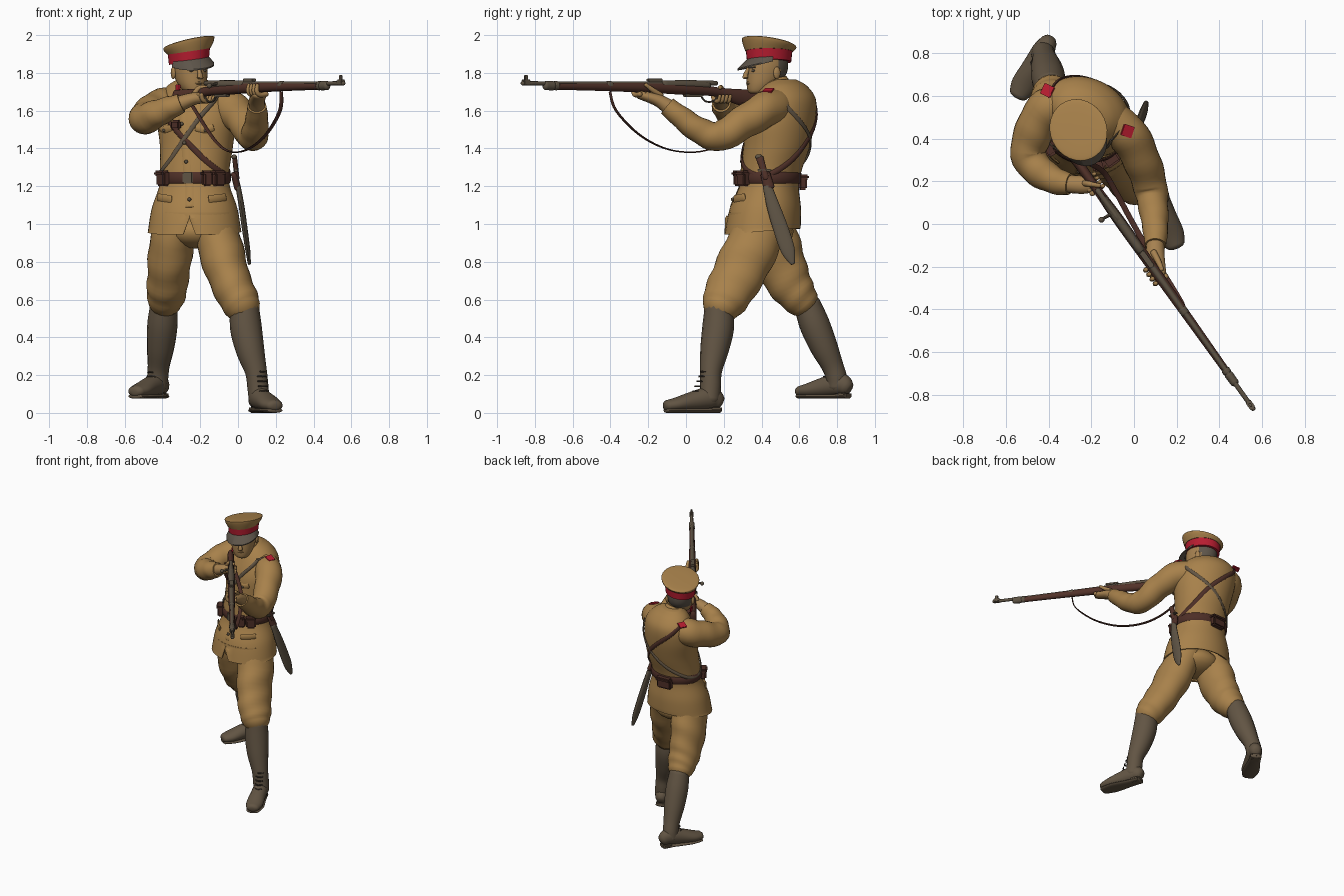
import bpy, bmesh, math
from mathutils import Vector as V, Matrix

if "Cube" in bpy.data.objects:
    bpy.data.objects.remove(bpy.data.objects["Cube"])

def mat(name, r, g, b):
    m = bpy.data.materials.new(name)
    m.diffuse_color = (r, g, b, 1)
    m.use_nodes = True
    m.node_tree.nodes["Principled BSDF"].inputs["Base Color"].default_value = m.diffuse_color
    return m

KHAKI = mat("khaki cloth", .39, .22, .07)
SKIN = mat("skin", .38, .22, .08)
BOOT = mat("grey brown boots", .122, .09, .057)
LACE = mat("dark laces", .05, .038, .028)
LEATHER = mat("brown leather", .075, .028, .02)
WOOD = mat("rifle wood", .085, .032, .022)
METAL = mat("gun metal", .112, .087, .058)
RED = mat("red cloth", .48, .012, .03)
HAIR = mat("grey hair and visor", .11, .09, .068)

def cr(pts, sub):
    """Catmull-Rom through tuples of any length."""
    out, n = [], len(pts)
    for i in range(n - 1):
        a, b, c, d = pts[max(i-1, 0)], pts[i], pts[i+1], pts[min(i+2, n-1)]
        for k in range(sub):
            t = k / sub
            out.append(tuple(.5*(2*q + (r-p)*t + (2*p-5*q+4*r-s)*t*t + (3*q-p-3*r+s)*t**3)
                             for p, q, r, s in zip(a, b, c, d)))
    return out + [tuple(pts[-1])]

def finish(name, bm, mats, rule=None):
    bmesh.ops.recalc_face_normals(bm, faces=bm.faces)
    me = bpy.data.meshes.new(name)
    for m in mats:
        me.materials.append(m)
    for f in bm.faces:
        f.smooth = True
        if rule:
            f.material_index = rule(f.calc_center_median())
    bm.to_mesh(me)
    bm.free()
    me.set_sharp_from_angle(angle=.75)
    ob = bpy.data.objects.new(name, me)
    bpy.context.collection.objects.link(ob)
    return ob

def skin_rings(name, rings, mats, rule=None):
    bm = bmesh.new()
    vs = [[bm.verts.new(p) for p in r] for r in rings]
    n = len(vs[0])
    for a, b in zip(vs, vs[1:]):
        for i in range(n):
            j = (i + 1) % n
            bm.faces.new((a[i], a[j], b[j], b[i]))
    bm.faces.new(vs[0])
    bm.faces.new(vs[-1])
    return finish(name, bm, mats if isinstance(mats, list) else [mats], rule)

def tube(name, pts, m, n=16, up=(0, 0, 1), sub=5, ends=True, fold=0, ups=None):
    """Elliptical tube; each point is x, y, z, side radius, up radius."""
    pts = cr([p if len(p) == 5 else (*p, p[3]) for p in pts], sub)
    rings, last = [], len(pts) - 1
    for i, p in enumerate(pts):
        t = (V(pts[min(i+1, last)][:3]) - V(pts[max(i-1, 0)][:3])).normalized()
        a = t.cross(V(ups[i] if ups else up)).normalized()
        b = a.cross(t)
        def ring(off, k):
            out = []
            for j in range(n):
                w = 2 * math.pi * j / n
                f = k * (1 + fold * math.sin(i*1.25 + 2*math.sin(w + .5)) * min(1, i/4, (last-i)/4))
                out.append(V(p[:3]) + t*off + a*(p[3]*f*math.cos(w)) + b*(p[4]*f*math.sin(w)))
            return out
        r = min(p[3], p[4])
        if ends and i == 0:
            rings += [ring(-.55*r, .35), ring(-.4*r, .75)]
        rings.append(ring(0, 1))
        if ends and i == last:
            rings += [ring(.4*r, .75), ring(.55*r, .35)]
    return skin_rings(name, rings, m)

def box(name, c, size, m, axes=None, bev=.004):
    bm = bmesh.new()
    bmesh.ops.create_cube(bm, size=1)
    bmesh.ops.scale(bm, vec=size, verts=bm.verts)
    bmesh.ops.bevel(bm, geom=bm.edges[:], offset=min(bev, min(size)*.3), segments=2, affect='EDGES')
    rot = Matrix(axes).transposed().to_4x4() if axes else Matrix()
    bmesh.ops.transform(bm, matrix=Matrix.Translation(c) @ rot, verts=bm.verts)
    return finish(name, bm, [m])

def ball(name, c, r, m, turn=0):
    bm = bmesh.new()
    bmesh.ops.create_uvsphere(bm, u_segments=16, v_segments=10, radius=1)
    M = Matrix.Translation(c) @ Matrix.Rotation(turn, 4, 'Z') @ Matrix.Diagonal((*r, 1))
    bmesh.ops.transform(bm, matrix=M, verts=bm.verts)
    return finish(name, bm, [m])

# ---- tunic: stacked ellipses cx, cy, z, rx, ry, turn
T = cr([(-.23, .405, .945, .25, .2, -8), (-.23, .42, 1.08, .228, .188, -8), (-.23, .44, 1.2, .188, .156, -10),
        (-.23, .45, 1.28, .185, .16, -14), (-.22, .48, 1.41, .196, .172, -20), (-.22, .502, 1.55, .215, .175, -26),
        (-.225, .525, 1.66, .2, .152, -26), (-.235, .525, 1.73, .145, .11, -24), (-.245, .52, 1.765, .08, .06, -24)], 6)

def surf(a, z, off=0):
    """Point on the tunic: angle 0 is the front, 90 the wearer's left."""
    for p, q in zip(T, T[1:]):
        if z <= q[2]:
            break
    k = (z - p[2]) / (q[2] - p[2])
    x, y, _, rx, ry, t = [u + (v-u)*k for u, v in zip(p, q)]
    a, t = math.radians(a), math.radians(t)
    lx, ly = (rx+off)*math.sin(a), -(ry+off)*math.cos(a)
    return V((x + lx*math.cos(t) - ly*math.sin(t), y + lx*math.sin(t) + ly*math.cos(t), z))

def normal(a, z):
    return (surf(a, z, .01) - surf(a, z)).normalized()

rings = []
for i, r in enumerate(T):
    row = [surf(j*7.5, r[2]) for j in range(48)]
    for j, p in enumerate(row):       # rising hem with a narrow front vent
        p.z = max(p.z, .94 + .018*(1 - math.cos(math.radians(j*7.5))) + .004*i)
    if i < 4:
        row[0].z = max(row[0].z, 1.03 + .006*i)
    rings.append(row)
lining = [V((p.x*.94 - .0138, p.y*.94 + .0243, p.z + .004)) for p in rings[0]]
deep = [V((p.x*.9 - .023, p.y*.9 + .0405, 1.06)) for p in rings[0]]
skin_rings("tunic", [deep, lining] + rings, KHAKI)

def strap(name, path, m, w, t=.006, sub=6, off=.004):
    d = cr(path, sub)
    tube(name, [(*surf(a, z, off), w, t) for a, z in d], m, n=8, sub=1, ups=[normal(a, z) for a, z in d])

def pouch(name, a, z, size, m, off=0):
    nrm = normal(a, z)
    box(name, surf(a, z, size[1]*.4 + off), size, m, [V((0, 0, 1)).cross(nrm), nrm, V((0, 0, 1))], .01)

# ---- tunic details
strap("front_placket", [(0, 1.09), (0, 1.25), (0, 1.45), (0, 1.67)], KHAKI, .022, .004, off=0)
for z in (1.13, 1.33, 1.43, 1.53, 1.63):
    ball("button", surf(0, z, .008), (.01, .01, .01), METAL)
for s in (-1, 1):
    strap("hip_pocket_flap", [(s*28, 1.13), (s*42, 1.135), (s*58, 1.14)], KHAKI, .022, .006)
    strap("breast_pocket_flap", [(s*20, 1.51), (s*33, 1.5), (s*46, 1.51)], KHAKI, .018, .006)
    ball("pocket_button", surf(s*33, 1.495, .01), (.008, .008, .008), METAL)

# ---- belt, pouches and cross straps
strap("belt", [(i*30, 1.245) for i in range(13)], LEATHER, .03, .008, 4)
pouch("belt_buckle", 0, 1.245, (.055, .02, .06), METAL)
for a, w in ((-46, .08), (30, .05), (50, .07), (195, .11)):
    z = 1.22 if a > 90 else 1.24
    pouch("ammunition_pouch", a, z, (w, .045, .08), LEATHER)
    pouch("pouch_flap", a, z + .028, (w + .008, .052, .028), LEATHER)
loop = [(-62, 1.69), (-35, 1.6), (-5, 1.47), (30, 1.34), (65, 1.27), (100, 1.26), (140, 1.33),
        (180, 1.46), (225, 1.6), (262, 1.69), (298, 1.69)]
strap("right_shoulder_strap", loop, LEATHER, .015)
strap("left_shoulder_strap", [(-a, z) for a, z in loop], BOOT, .012, .005, off=.006)
pouch("chest_pouch", -24, 1.565, (.06, .035, .055), LEATHER)
pouch("chest_pouch", -8, 1.525, (.055, .03, .05), LEATHER)

# ---- scabbard and hilt on the left hip
tube("scabbard", [(.0, .43, 1.2, .024, .014), (.018, .46, 1.1, .034, .015), (.035, .50, .98, .04, .015),
                  (.052, .54, .86, .037, .013), (.06, .565, .79, .012, .008)], METAL, up=(1, 0, 0))
tube("scabbard_frog", [(-.02, .42, 1.265, .026, .018), (-.002, .44, 1.19, .03, .018)], LEATHER, up=(1, 0, 0))
tube("bayonet_grip", [(-.005, .425, 1.24, .016, .013), (-.018, .39, 1.35, .02, .013)], WOOD, up=(1, 0, 0))
box("bayonet_crossguard", (-.01, .415, 1.285), (.025, .075, .014), METAL)
ball("bayonet_pommel", (-.02, .385, 1.355), (.014, .02, .014), METAL)

# ---- sleeves
tube("right_sleeve", [(-.30, .55, 1.63, .095), (-.40, .54, 1.62, .098), (-.465, .44, 1.585, .092), (-.495, .325, 1.555, .083),
                      (-.44, .245, 1.58, .075), (-.36, .20, 1.615, .062), (-.30, .187, 1.64, .051)], KHAKI, n=24, fold=.03, ends=False)
tube("left_sleeve", [(-.11, .48, 1.62, .095), (-.03, .42, 1.605, .095), (.035, .30, 1.535, .088), (.075, .18, 1.465, .08),
                     (.09, .08, 1.49, .07), (.10, -.02, 1.56, .06), (.10, -.10, 1.625, .05)], KHAKI, n=24, fold=.03, ends=False)
def epaulette(name, c, out):
    n = V((out[0]*.35, out[1]*.35, .94)).normalized()
    b = n.cross(V(out)).normalized()
    box(name, c, (.055, .055, .009), RED, [b.cross(n), b, n])
epaulette("right_epaulette", (-.405, .625, 1.71), (-.9, .44, 0))
epaulette("left_epaulette", (-.03, .435, 1.707), (.9, -.3, 0))

# ---- breeches, puttees and boots
tube("left_breeches", [(-.13, .42, 1.03, .11, .13), (-.09, .34, .86, .12, .142), (-.045, .265, .71, .11, .136),
                       (.005, .205, .6, .104, .12), (.035, .175, .545, .09, .094)], KHAKI, n=28, up=(0, 1, 0), fold=.03)
tube("right_breeches", [(-.33, .43, 1.03, .11, .13), (-.355, .47, .87, .118, .142), (-.37, .53, .72, .11, .125),
                        (-.38, .585, .63, .104, .105), (-.39, .63, .575, .086, .085)], KHAKI, n=28, up=(0, 1, 0), fold=.03)
ball("breeches_seat", (-.22, .42, .96), (.17, .15, .09), KHAKI)
tube("left_puttee", [(.035, .175, .56, .076), (.042, .17, .45, .084), (.065, .15, .33, .075), (.095, .132, .22, .058),
                     (.105, .13, .14, .056), (.112, .125, .07, .055)], BOOT, up=(0, 1, 0))
tube("right_puttee", [(-.393, .64, .58, .07), (-.40, .68, .47, .08), (-.41, .73, .35, .073), (-.42, .775, .25, .058),
                      (-.425, .795, .19, .056), (-.43, .80, .14, .055)], BOOT, up=(0, 1, 0))

def boot(side, heel, toe, z0):
    h, f = V((*heel, z0)), V((*toe, z0)) - V((*heel, z0))
    w = V((-f.y, f.x, 0)).normalized()
    at = lambda k, z, *r: (*(h + f*k + V((0, 0, z))), *r)
    tube(side + "_boot", [at(.06, .06, .04, .045), at(.2, .078, .052, .06), at(.5, .062, .056, .052), at(.78, .045, .06, .038),
                          at(.95, .038, .045, .03)], BOOT)
    tube(side + "_sole", [at(.05, .013, .04, .013), at(.3, .013, .045, .013), at(.7, .013, .06, .013), at(.96, .013, .043, .013)], BOOT)
    box(side + "_heel", at(.14, .02)[:3], (.075, .075, .04), BOOT, [w, -f.normalized(), V((0, 0, 1))], .012)
    for i in range(5):       # laces
        p = h + f*(.5 - .035*i) + V((0, 0, .115 + .026*i))
        q = f.normalized()*.018
        tube(side + "_lace", [(*(p - w*.025 - q), .004), (*p, .005), (*(p + w*.025 - q), .004)], LACE, n=6, sub=3)

boot("left", (.085, .19), (.2, -.115), 0)
boot("right", (-.39, .87), (-.55, .59), .075)

# ---- head, turned part way toward the rifle
TH = math.radians(25)
HD, HL, Z = V((math.sin(TH), -math.cos(TH), 0)), V((math.cos(TH), math.sin(TH), 0)), V((0, 0, 1))
HC, CC = V((-.255, .432, 0)), V((-.26, .44, 0))
H = lambda x, y, z, c=HC: c + HL*x - HD*y + Z*z

def stack(name, rows, m, c=HC, rule=None, n=32):
    """Rows: centre y, z, rx, ry, forward rise, sideways rise."""
    skin_rings(name, [[H(rx*math.cos(w), cy + ry*math.sin(w), z - s*ry*math.sin(w) + q*rx*math.cos(w), c)
                       for w in (2*math.pi*j/n for j in range(n))] for cy, z, rx, ry, s, q in rows], m, rule)

hair_rule = lambda p: 1 if (p - HC).dot(HD) < -.03 and p.z > 1.765 else 0
stack("head", cr([(-.06, 1.69, .03, .035, 0, 0), (-.05, 1.703, .052, .06, 0, 0), (-.03, 1.74, .073, .086, 0, 0), (-.008, 1.79, .086, .108, 0, 0),
                  (0, 1.84, .09, .113, 0, 0), (0, 1.89, .085, .108, 0, 0)], 5), [SKIN, HAIR], rule=hair_rule)
tube("neck", [(-.235, .50, 1.66, .062), (-.248, .455, 1.77, .06)], SKIN, up=(0, 1, 0))
tube("collar", [(-.235, .492, 1.69, .088), (-.245, .465, 1.752, .074)], KHAKI, up=(0, 1, 0), ends=False, n=24)
for s in (-1, 1):
    ball("ear", H(s*.091, .012, 1.80), (.012, .02, .033), SKIN, TH)
    ball("eye", H(s*.036, -.101, 1.812), (.014, .008, .007), HAIR, TH)
    tube("eyebrow", [(*H(s*.015, -.115, 1.828), .006), (*H(s*.055, -.1, 1.83), .005)], HAIR, n=6)
    box("collar_tab", H(s*.074, -.01, 1.722), (.009, .05, .035), RED, [HL, -HD, Z])
tube("nose", [(*H(0, -.112, 1.825), .009), (*H(0, -.128, 1.79), .013), (*H(0, -.13, 1.775), .018, .015)], SKIN, n=10, up=HD)
tube("mouth", [(*H(-.025, -.103, 1.745), .006), (*H(0, -.116, 1.746), .008), (*H(.025, -.103, 1.745), .006)], SKIN, n=8)

# ---- peaked cap
stack("cap_band", [(0, 1.858, .103, .12, .04, .14), (0, 1.917, .109, .126, .06, .14)], RED, CC)
stack("cap_crown", cr([(0, 1.914, .112, .129, .06, .14), (0, 1.936, .126, .14, .14, .14), (0, 1.953, .132, .146, .21, .14),
                       (0, 1.962, .127, .14, .21, .14), (0, 1.966, .08, .09, .21, .14), (0, 1.967, .02, .02, .21, .14)], 4), KHAKI, CC)
peak = []
for i in range(25):
    w = math.radians(-78 + 156*i/24)
    x, y, k = math.sin(w), -math.cos(w), math.cos(w)
    o = .005 + .052*k**.7
    peak.append([H(x*r1, y*r2, z + .13*x*r1, CC) for r1, r2, z in
                 ((.102, .119, 1.876), (.103+o*.6, .12+o, 1.862-.038*k), (.103+o*.6, .12+o, 1.855-.038*k), (.102, .119, 1.862))])
skin_rings("cap_peak", peak, HAIR)

# ---- rifle: s is the distance back from the muzzle, w is to the left
MZ, D, L = V((.565, -.875, 0)), V((.58, -.8146, 0)), V((.8146, .58, 0))
R = lambda s, w, z: MZ - D*s + L*w + Z*z
AX = [-D, L, Z]

def along(name, rows, m, n=16):
    tube(name, [(*R(s, 0, z), a, b) for s, z, a, b in rows], m, n=n)

along("rifle_stock", [(.16, 1.73, .016, .018), (.5, 1.727, .02, .022), (.85, 1.722, .024, .028), (1.1, 1.712, .026, .03),
                      (1.22, 1.705, .022, .026), (1.3, 1.695, .02, .026), (1.4, 1.675, .023, .04), (1.54, 1.655, .024, .055)], WOOD, 20)
along("rifle_barrel", [(.01, 1.745, .011, .011), (.5, 1.743, .012, .012), (.95, 1.74, .016, .016)], METAL)
along("rifle_receiver", [(.92, 1.738, .02, .022), (1.1, 1.737, .022, .024), (1.22, 1.732, .017, .02)], METAL)
along("rifle_bolt", [(1.1, 1.75, .012, .012), (1.27, 1.745, .013, .013)], METAL)
tube("bolt_handle", [(*R(1.14, -.01, 1.745), .008), (*R(1.145, -.055, 1.735), .007)], METAL, n=8)
ball("bolt_knob", R(1.145, -.065, 1.732), (.014, .014, .014), METAL)
for s, wd in ((.16, .05), (.22, .015), (.56, .025)):
    along("barrel_band", [(s, 1.733, .02, .024), (s + wd, 1.732, .021, .025)], METAL)
box("front_sight", R(.035, 0, 1.772), (.022, .012, .035), METAL, AX)
box("front_sight_base", R(.035, 0, 1.75), (.045, .028, .028), METAL, AX)
box("rear_sight", R(.87, 0, 1.762), (.09, .026, .018), METAL, AX)
box("magazine_plate", R(1.12, 0, 1.685), (.12, .026, .025), METAL, AX)
tube("trigger_guard", [(*R(1.17, 0, 1.68), .005), (*R(1.2, 0, 1.65), .005), (*R(1.25, 0, 1.65), .005), (*R(1.28, 0, 1.675), .005)], METAL, n=8)
tube("sling", [(*R(.58, 0, 1.70), .004, .012), (.222, -.37, 1.60, .004, .013), (.15, -.25, 1.475, .004, .013), (.06, -.11, 1.40, .004, .013),
               (-.02, .03, 1.38, .004, .013), (-.085, .15, 1.405, .004, .013), (-.15, .25, 1.48, .004, .013), (-.25, .30, 1.64, .004, .013)],
     LEATHER, n=8, up=L)

# ---- hands around the stock
tube("left_hand", [(.10, -.085, 1.615, .042), (.1, -.15, 1.655, .043, .033), (.115, -.25, 1.685, .038, .022)], SKIN)
tube("right_hand", [(-.31, .188, 1.637, .042), (-.24, .183, 1.662, .042, .034), (-.195, .185, 1.668, .036, .03)], SKIN)
for i in range(4):
    s = .755 + .026*i
    tube("left_finger", [(*R(s, .03, 1.688), .014), (*R(s, -.015, 1.684), .013), (*R(s, -.034, 1.705), .012), (*R(s, -.03, 1.737), .01)], SKIN, n=10, up=D)
    s = 1.27 + .023*i
    tube("right_finger", [(*R(s, -.03, 1.685), .013), (*R(s, -.015, 1.655), .012), (*R(s, .02, 1.652), .011), (*R(s, .034, 1.68), .009)], SKIN, n=10, up=D)
tube("left_thumb", [(*R(.88, .045, 1.68), .016), (*R(.83, .038, 1.71), .014), (*R(.79, .03, 1.738), .01)], SKIN, n=10, up=L)
tube("right_thumb", [(*R(1.33, -.03, 1.69), .015), (*R(1.31, -.01, 1.722), .013), (*R(1.28, .02, 1.722), .01)], SKIN, n=10, up=D)
